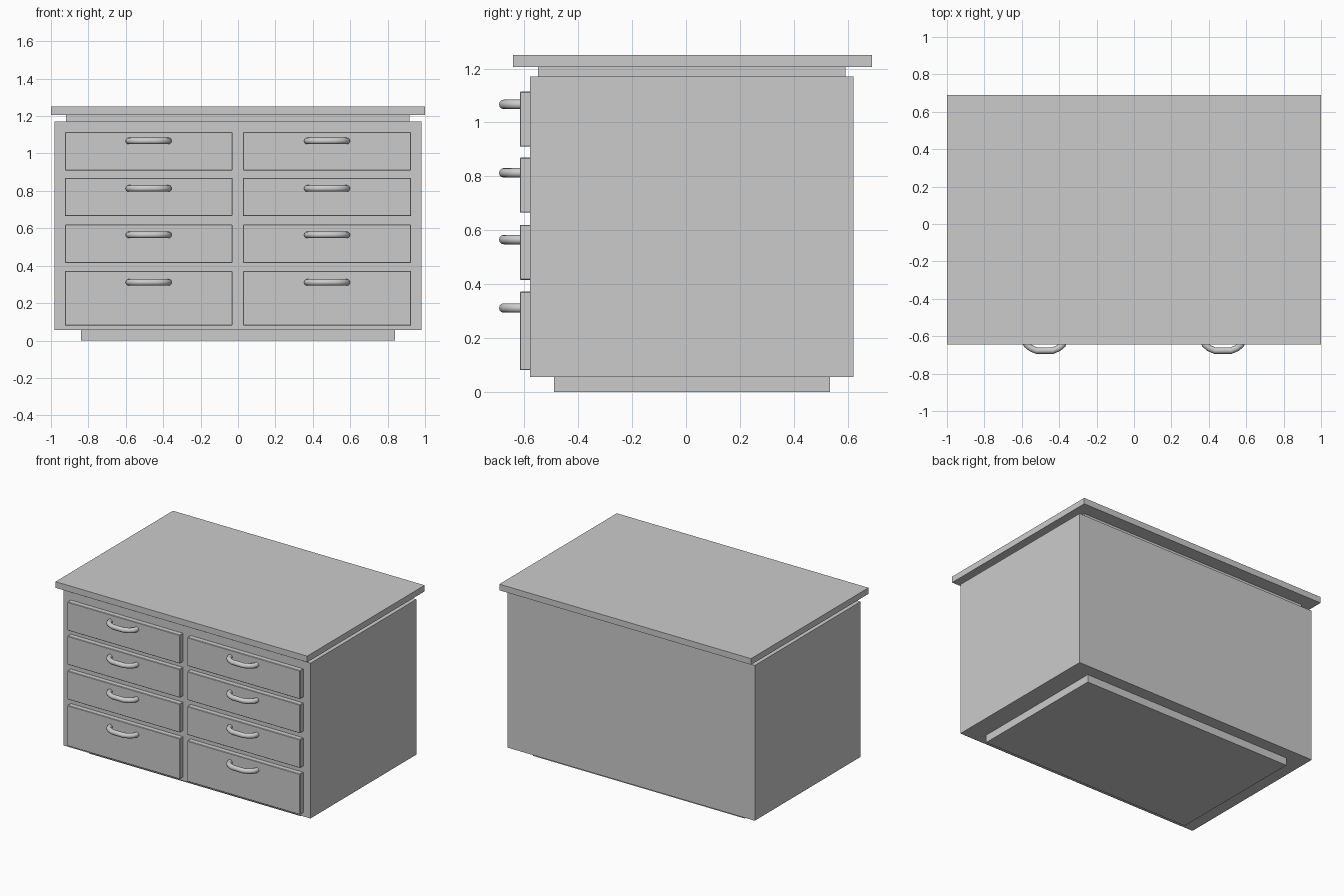
import bpy

if "Cube" in bpy.data.objects:
    bpy.data.objects.remove(bpy.data.objects["Cube"])


def box(name, x, y, z, bevel=0.0):
    """Box spanning the given (min, max) ranges."""
    bpy.ops.mesh.primitive_cube_add(
        size=1, location=[(a + b) / 2 for a, b in (x, y, z)])
    ob = bpy.context.object
    ob.name = name
    ob.scale = [b - a for a, b in (x, y, z)]
    bpy.ops.object.transform_apply(location=False, rotation=False, scale=True)
    if bevel:
        mod = ob.modifiers.new("soft_edges", 'BEVEL')
        mod.width = bevel
        mod.segments = 1
    return ob


def make_handle_mesh():
    """Bowed pull handle: a round tube swept along a mirrored half path."""
    half = [(0.103, 0.02), (0.106, -0.006), (0.096, -0.028),
            (0.074, -0.046), (0.043, -0.059)]
    path = half + [(-x, y) for x, y in reversed(half)]
    curve = bpy.data.curves.new("handle_path", 'CURVE')
    curve.dimensions = '3D'
    curve.bevel_depth = 0.0175
    curve.bevel_resolution = 4
    curve.use_fill_caps = True
    spline = curve.splines.new('POLY')
    spline.points.add(len(path) - 1)
    for point, (x, y) in zip(spline.points, path):
        point.co = (x, y, 0, 1)
    ob = bpy.data.objects.new("handle", curve)
    bpy.context.collection.objects.link(ob)
    bpy.ops.object.select_all(action='DESELECT')
    ob.select_set(True)
    bpy.context.view_layer.objects.active = ob
    bpy.ops.object.convert(target='MESH')
    ob = bpy.context.object
    bpy.ops.object.shade_smooth_by_angle(angle=0.7)
    mesh = ob.data
    bpy.data.objects.remove(ob)
    mesh.name = "handle"
    return mesh


# Carcass: plinth, body, recessed neck and overhanging top
box("plinth", (-0.84, 0.84), (-0.49, 0.535), (0.0, 0.055))
box("cabinet_body", (-0.982, 0.982), (-0.58, 0.622), (0.055, 1.17))
box("top_neck", (-0.92, 0.918), (-0.55, 0.593), (1.17, 1.206))
box("table_top", (-1.0, 1.0), (-0.643, 0.69), (1.206, 1.25))

# Drawer fronts with handles, two columns of four
handle_mesh = make_handle_mesh()
columns = {"left": (-0.925, -0.03), "right": (0.027, 0.925)}
rows = [(0.08, 0.372, 0.311), (0.415, 0.62, 0.565),
        (0.665, 0.87, 0.813), (0.91, 1.115, 1.067)]
for side, (x0, x1) in columns.items():
    for i, (z0, z1, handle_z) in enumerate(rows, 1):
        box(f"drawer_{side}_{i}", (x0, x1), (-0.617, -0.57), (z0, z1), 0.003)
        handle = bpy.data.objects.new(f"handle_{side}_{i}", handle_mesh)
        handle.location = ((x0 + x1) / 2, -0.618, handle_z)
        bpy.context.collection.objects.link(handle)
